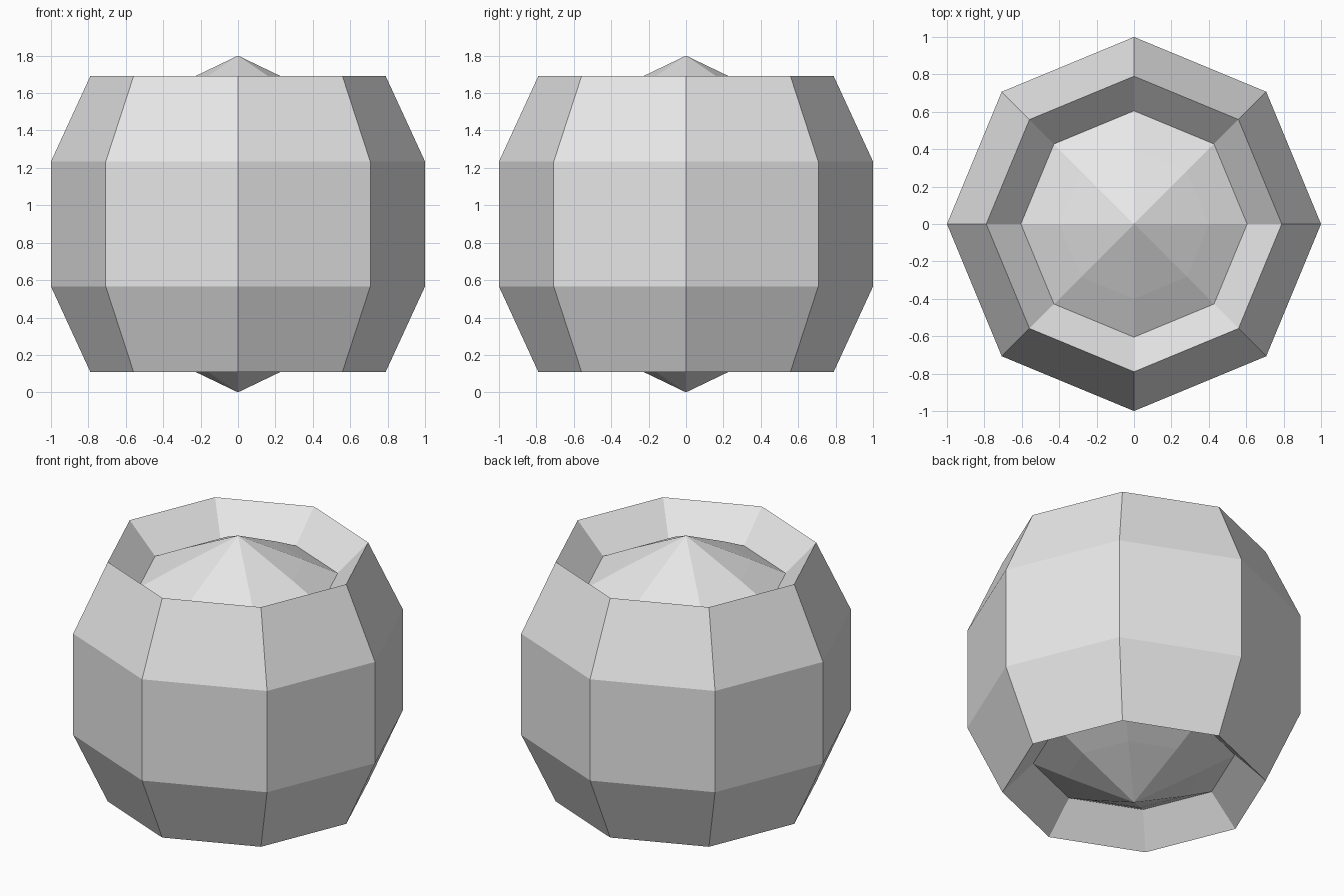
import bpy
import bmesh
from math import cos, sin, pi

cube = bpy.data.objects.get("Cube")
if cube:
    bpy.data.objects.remove(cube, do_unlink=True)

SIDES = 8
MID = 0.90

# Upper half of the profile: radius, height above the middle
upper = [(1.0, 0.334), (0.79, 0.79), (0.605, 0.602), (0.40, 0.708)]
lower = [(r, -h) for r, h in reversed(upper)]
profile = lower + upper

grey = bpy.data.materials.new("plain_grey")
grey.use_nodes = True
colour = (0.8, 0.8, 0.8, 1)
grey.diffuse_color = colour
grey.node_tree.nodes["Principled BSDF"].inputs["Base Color"].default_value = colour

bm = bmesh.new()


def ring(radius, height):
    return [bm.verts.new((radius * cos(2 * pi * i / SIDES),
                          radius * sin(2 * pi * i / SIDES), MID + height))
            for i in range(SIDES)]


# Faceted wall, rims and sunken dishes
rings = [ring(r, h) for r, h in profile]
for a, b in zip(rings, rings[1:]):
    for i in range(SIDES):
        j = (i + 1) % SIDES
        bm.faces.new((a[i], a[j], b[j], b[i]))

# Pointed tips above and below
for loop, height in ((rings[0], -MID), (rings[-1], MID)):
    tip = bm.verts.new((0, 0, MID + height))
    for i in range(SIDES):
        bm.faces.new((loop[i], loop[(i + 1) % SIDES], tip))

bmesh.ops.recalc_face_normals(bm, faces=bm.faces[:])
mesh = bpy.data.meshes.new("faceted_barrel")
bm.to_mesh(mesh)
bm.free()
mesh.materials.append(grey)
barrel = bpy.data.objects.new("faceted_barrel", mesh)
bpy.context.collection.objects.link(barrel)
